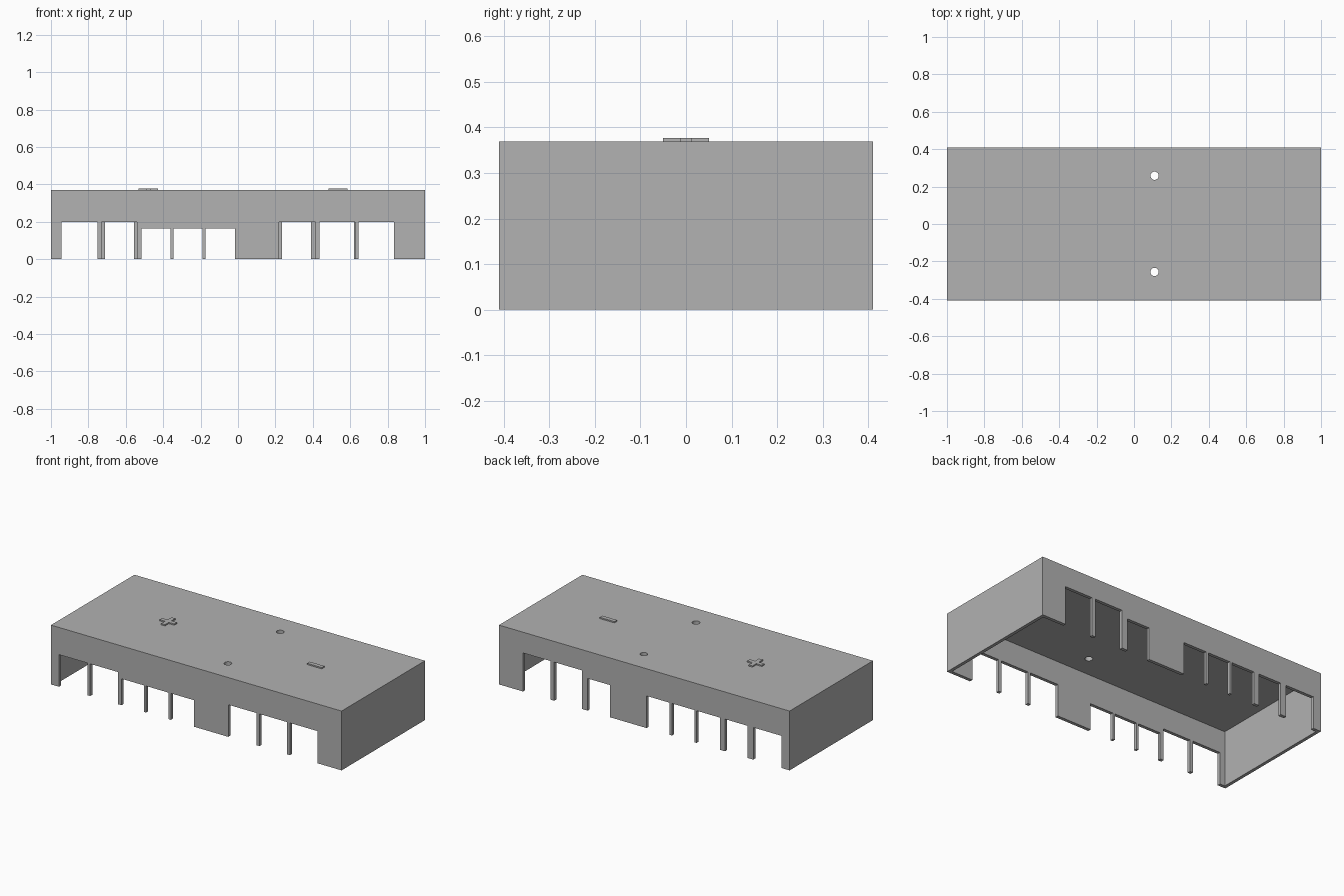
import bpy
import bmesh
from mathutils import Matrix, Vector

if "Cube" in bpy.data.objects:
    bpy.data.objects.remove(bpy.data.objects["Cube"], do_unlink=True)

W, D, H = 1.0, 0.41, 0.369      # half width, half depth, height
WALL, ROOF = 0.02, 0.025

grey = bpy.data.materials.new("light grey plastic")
grey.use_nodes = True
colour = (0.445, 0.445, 0.445, 1)
grey.diffuse_color = colour
grey.node_tree.nodes["Principled BSDF"].inputs["Base Color"].default_value = colour


def finish(name, bm):
    mesh = bpy.data.meshes.new(name)
    bm.to_mesh(mesh)
    bm.free()
    mesh.materials.append(grey)
    obj = bpy.data.objects.new(name, mesh)
    bpy.context.collection.objects.link(obj)
    return obj


def box(name, lo, hi):
    lo, hi = Vector(lo), Vector(hi)
    bm = bmesh.new()
    mat = Matrix.Translation((lo + hi) / 2) @ Matrix.Diagonal((*(hi - lo), 1))
    bmesh.ops.create_cube(bm, size=1, matrix=mat)
    return finish(name, bm)


def prism(name, outline, z0, z1):
    bm = bmesh.new()
    face = bm.faces.new([bm.verts.new((x, y, z0)) for x, y in outline])
    ext = bmesh.ops.extrude_face_region(bm, geom=[face])
    verts = [v for v in ext["geom"] if isinstance(v, bmesh.types.BMVert)]
    bmesh.ops.translate(bm, verts=verts, vec=(0, 0, z1 - z0))
    bmesh.ops.recalc_face_normals(bm, faces=bm.faces)
    return finish(name, bm)


# Housing block and the hollow inside, open below
cover = box("cover_housing", (-W, -D, 0), (W, D, H))
cutters = [box("cavity_cutter", (-W + WALL, -D + WALL, -0.1), (W - WALL, D - WALL, H - ROOF))]

# Wire openings along both long walls: start, end, height
front = [(-0.945, -0.75, 0.2), (-0.73, -0.54, 0.2), (-0.515, -0.36, 0.165),
         (-0.345, -0.19, 0.165), (-0.175, -0.015, 0.165),
         (0.22, 0.415, 0.2), (0.435, 0.625, 0.2), (0.645, 0.835, 0.2)]
back = [(-0.945, -0.75, 0.2), (-0.71, -0.555, 0.2), (-0.52, -0.36, 0.2),
        (-0.345, -0.19, 0.2), (-0.175, -0.015, 0.2),
        (0.235, 0.39, 0.2), (0.43, 0.62, 0.24), (0.645, 0.835, 0.24)]
for side, openings in ((-1, front), (1, back)):
    y0, y1 = sorted((side * (D - 0.05), side * (D + 0.05)))
    for a, b, top in openings:
        cutters.append(box("opening_cutter", (a, y0, -0.05), (b, y1, top)))

# Screw holes through the roof
for y in (-0.256, 0.258):
    bm = bmesh.new()
    bmesh.ops.create_cone(bm, cap_ends=True, segments=32, radius1=0.022, radius2=0.022,
                          depth=0.2, matrix=Matrix.Translation((0.11, y, H)))
    cutters.append(finish("screw_hole_cutter", bm))

# Apply the cuts, then drop the cutters
for cutter in cutters:
    cutter.hide_render = True
    mod = cover.modifiers.new("cut", "BOOLEAN")
    mod.operation = "DIFFERENCE"
    mod.solver = "EXACT"
    mod.object = cutter
bpy.context.view_layer.update()
cut_mesh = bpy.data.meshes.new_from_object(
    cover.evaluated_get(bpy.context.evaluated_depsgraph_get()))
cover.modifiers.clear()
cover.data = cut_mesh
for cutter in cutters:
    bpy.data.objects.remove(cutter, do_unlink=True)

# Raised polarity marks
R, T = 0.051, 0.013
arm = [(T, T), (T, R), (-T, R), (-T, T)]
plus = []
for turn in range(4):
    for x, y in arm[:3]:
        for _ in range(turn):
            x, y = -y, x
        plus.append((x - 0.48, y))
prism("raised_plus", plus, H - 0.005, H + 0.008)
box("raised_minus", (0.535 - R, -T, H - 0.005), (0.535 + R, T, H + 0.008))
